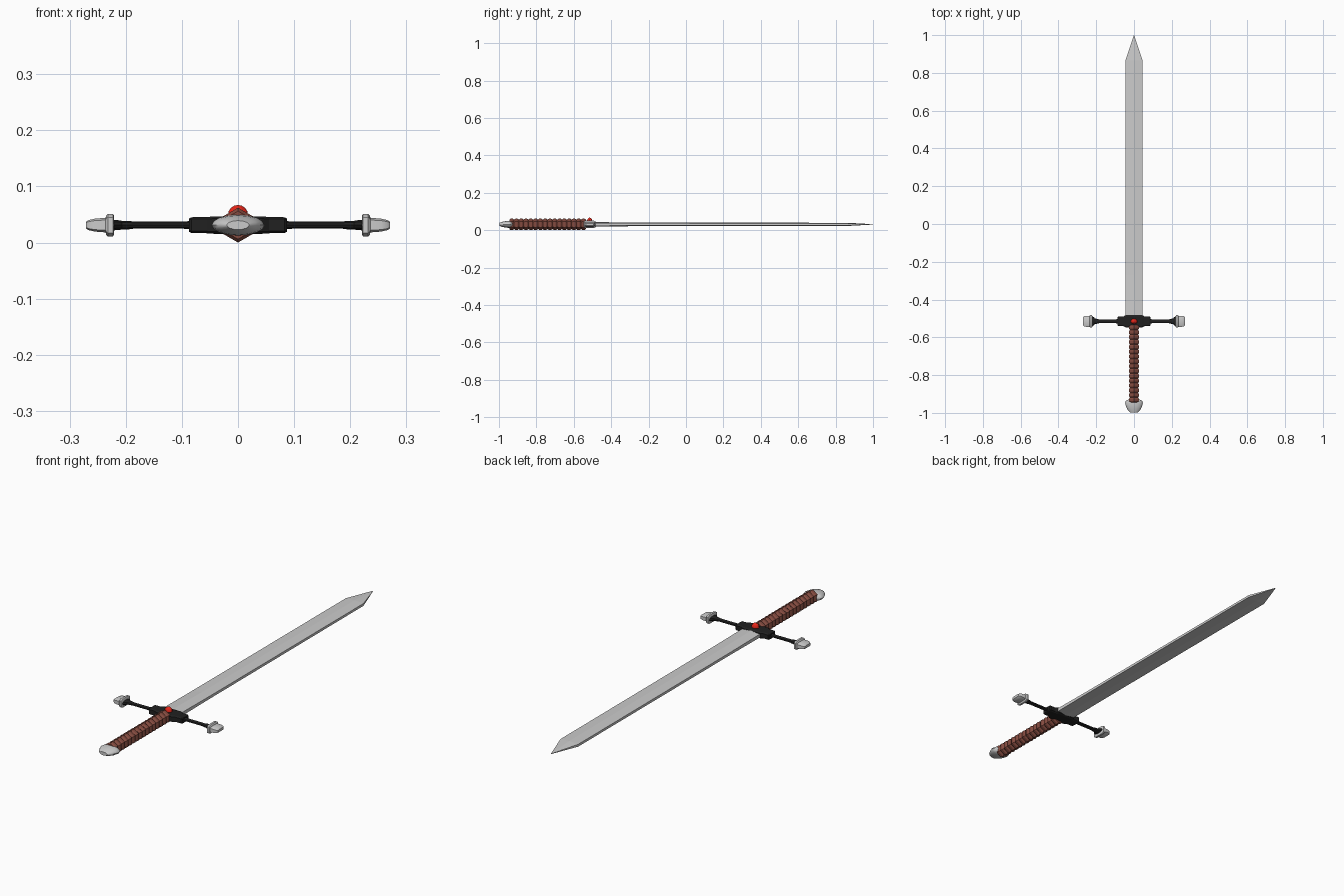
import bpy, bmesh, math
from mathutils import Vector

if "Cube" in bpy.data.objects:
    bpy.data.objects.remove(bpy.data.objects["Cube"])

CZ = 0.031      # height of the sword's long axis
GY = -0.515     # y of the crossguard


def material(name, rgb):
    m = bpy.data.materials.new(name)
    m.diffuse_color = (*rgb, 1)
    m.use_nodes = True
    m.node_tree.nodes["Principled BSDF"].inputs["Base Color"].default_value = m.diffuse_color
    return m


BLACK = material("dark_metal", (0.015, 0.015, 0.015))
LEATHER = material("leather", (0.23, 0.07, 0.05))
RED = material("ruby", (0.8, 0.02, 0.01))


def ngon(n, phase=0.0):
    return [(math.cos(phase + 2 * math.pi * i / n), math.sin(phase + 2 * math.pi * i / n)) for i in range(n)]


def chamfer_box(c):
    d = 1 - c
    return [(1, -d), (1, d), (d, 1), (-d, 1), (-1, d), (-1, -d), (-d, -1), (d, -1)]


def loft(name, stations, section, place, mat=None, smooth=None):
    """Skin a unit section through stations (distance, half width, half height)."""
    bm = bmesh.new()
    rings = [[bm.verts.new(place(t, u * a, v * b)) for u, v in section] for t, a, b in stations]
    n = len(section)
    for r0, r1 in zip(rings, rings[1:]):
        for i in range(n):
            j = (i + 1) % n
            bm.faces.new((r0[i], r0[j], r1[j], r1[i]))
    bm.faces.new(rings[0])
    bm.faces.new(rings[-1])
    bmesh.ops.remove_doubles(bm, verts=bm.verts, dist=1e-5)
    bmesh.ops.recalc_face_normals(bm, faces=bm.faces)
    me = bpy.data.meshes.new(name)
    bm.to_mesh(me)
    bm.free()
    ob = bpy.data.objects.new(name, me)
    bpy.context.collection.objects.link(ob)
    if mat:
        me.materials.append(mat)
    if smooth:
        bpy.ops.object.select_all(action='DESELECT')
        ob.select_set(True)
        bpy.context.view_layer.objects.active = ob
        bpy.ops.object.shade_smooth_by_angle(angle=math.radians(smooth))
    return ob


def along_y(t, u, v):
    return Vector((u, t, CZ + v))


def along_x(side):
    return lambda t, u, v: Vector((side * t, GY + u, CZ + v))


# Blade: flat edges, shallow central ridge, pointed tip
blade_section = [(1, -.65), (1, .65), (0, 1), (-1, .65), (-1, -.65), (0, -1)]
loft("blade", [(-0.50, .046, .0125), (-0.27, .046, .0095), (0.865, .046, .0085), (1.0, .001, .001)],
     blade_section, along_y)

# Grip: hexagonal core with ridged leather wrap
ribs, y0, y1 = 16, -0.945, -0.535
step = (y1 - y0) / ribs
wrap = []
for i in range(ribs):
    y = y0 + i * step
    wrap += [(y, .025, .025), (y + step * .3, .031, .031), (y + step * .7, .031, .031)]
wrap.append((y1, .025, .025))
loft("grip", wrap, ngon(6, math.pi / 2), along_y, LEATHER)

# Pommel: wide flattened cap
loft("pommel", [(-0.998, .020, .008), (-0.985, .033, .013), (-0.965, .043, .017),
                (-0.948, .047, .0185), (-0.937, .044, .018), (-0.925, .022, .015)],
     ngon(16), along_y, smooth=40)

# Guard block: thick middle with narrower shoulders
loft("guard_block", [(-.087, .022, .012), (-.083, .026, .014), (-.055, .026, .0145), (-.042, .034, .0155),
                     (.042, .034, .0155), (.055, .026, .0145), (.083, .026, .014), (.087, .022, .012)],
     chamfer_box(.25), along_x(1), BLACK)

for label, s in (("left", -1), ("right", 1)):
    # Arm: slim bar with stepped flare at the end
    loft(label + "_guard_arm", [(.08, .012, .008), (.10, .010, .0065), (.185, .010, .0065), (.195, .013, .008),
                                (.207, .014, .008), (.211, .020, .009), (.224, .030, .010)],
         ngon(10), along_x(s), BLACK, smooth=35)
    # End cap: collar and rounded bell
    loft(label + "_guard_cap", [(.221, .029, .017), (.223, .033, .020), (.232, .033, .020), (.235, .030, .017),
                                (.236, .029, .013), (.255, .029, .0115), (.266, .026, .009), (.271, .020, .006)],
         chamfer_box(.3), along_x(s), smooth=35)

# Gem set in the upper face of the guard
bpy.ops.mesh.primitive_uv_sphere_add(segments=12, ring_count=8, radius=1, location=(0, GY, .049))
gem = bpy.context.object
gem.name = "gem"
gem.scale = (.018, .014, .018)
gem.data.materials.append(RED)
